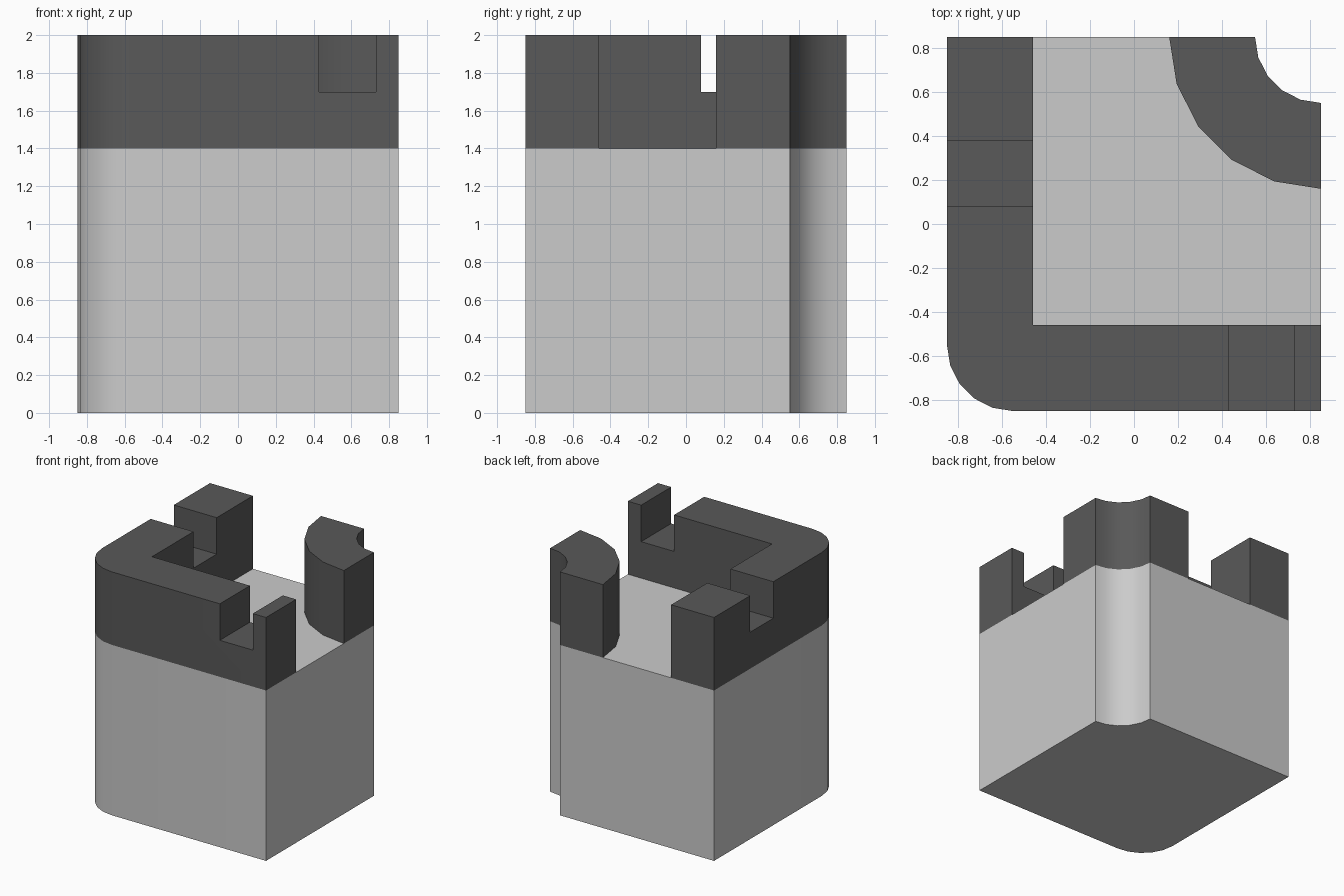
import bpy, bmesh
from math import cos, sin, pi, radians

if "Cube" in bpy.data.objects:
    bpy.data.objects.remove(bpy.data.objects["Cube"])

H = 0.85          # half width of the tile
BASE_Z, NOTCH_Z, TOP_Z = 1.4, 1.7, 2.0
INNER = -0.46     # inner face of the corner wall


def arc(cx, cy, r, a0, a1, n=5):
    angles = [radians(a0 + (a1 - a0) * i / n) for i in range(n + 1)]
    return [(cx + r * cos(a), cy + r * sin(a)) for a in angles]


def prism(name, outline, z0, z1, mat=None):
    bm = bmesh.new()
    face = bm.faces.new([bm.verts.new((x, y, z0)) for x, y in outline])
    ext = bmesh.ops.extrude_face_region(bm, geom=[face], use_keep_orig=True)
    top = [v for v in ext["geom"] if isinstance(v, bmesh.types.BMVert)]
    bmesh.ops.translate(bm, verts=top, vec=(0, 0, z1 - z0))
    bmesh.ops.recalc_face_normals(bm, faces=bm.faces[:])
    mesh = bpy.data.meshes.new(name)
    bm.to_mesh(mesh)
    bm.free()
    obj = bpy.data.objects.new(name, mesh)
    bpy.context.collection.objects.link(obj)
    if mat:
        mesh.materials.append(mat)
    return obj


def smooth(obj):
    bpy.ops.object.select_all(action='DESELECT')
    obj.select_set(True)
    bpy.context.view_layer.objects.active = obj
    bpy.ops.object.shade_smooth_by_angle(angle=radians(30))


def cut_box(obj, x0, x1, y0, y1):
    cutter = prism("notch_cutter", [(x0, y0), (x1, y0), (x1, y1), (x0, y1)],
                   NOTCH_Z, TOP_Z + 0.2)
    cutter.hide_render = True
    mod = obj.modifiers.new("notch", 'BOOLEAN')
    mod.operation, mod.solver, mod.object = 'DIFFERENCE', 'EXACT', cutter
    bpy.context.view_layer.objects.active = obj
    bpy.ops.object.modifier_apply(modifier=mod.name)
    bpy.data.objects.remove(cutter, do_unlink=True)


dark = bpy.data.materials.new("dark_grey")
dark.diffuse_color = (0.1, 0.1, 0.1, 1)
dark.use_nodes = True
dark.node_tree.nodes["Principled BSDF"].inputs["Base Color"].default_value = dark.diffuse_color

# Shared corner curves: rounded front left, scooped back right
rounded = arc(-0.55, -0.55, 0.3, 180, 270)
scoop = arc(H, H, 0.3, 270, 180)

# Solid base block
base = prism("base_block", rounded + [(H, -H)] + scoop + [(-H, H)], 0, BASE_Z)

# L-shaped corner wall with two notches
wall = prism("corner_wall", rounded + [(H, -H), (H, INNER), (INNER, INNER),
                                       (INNER, H), (-H, H)], BASE_Z, TOP_Z, dark)
cut_box(wall, 0.43, 0.73, -1, INNER + 0.1)
cut_box(wall, -1, INNER + 0.1, 0.08, 0.38)

# Curved wall around the scooped corner
curved = prism("curved_wall", scoop + arc(H, H, 0.69, 180, 270),
               BASE_Z, TOP_Z, dark)

for part in (base, wall, curved):
    smooth(part)
